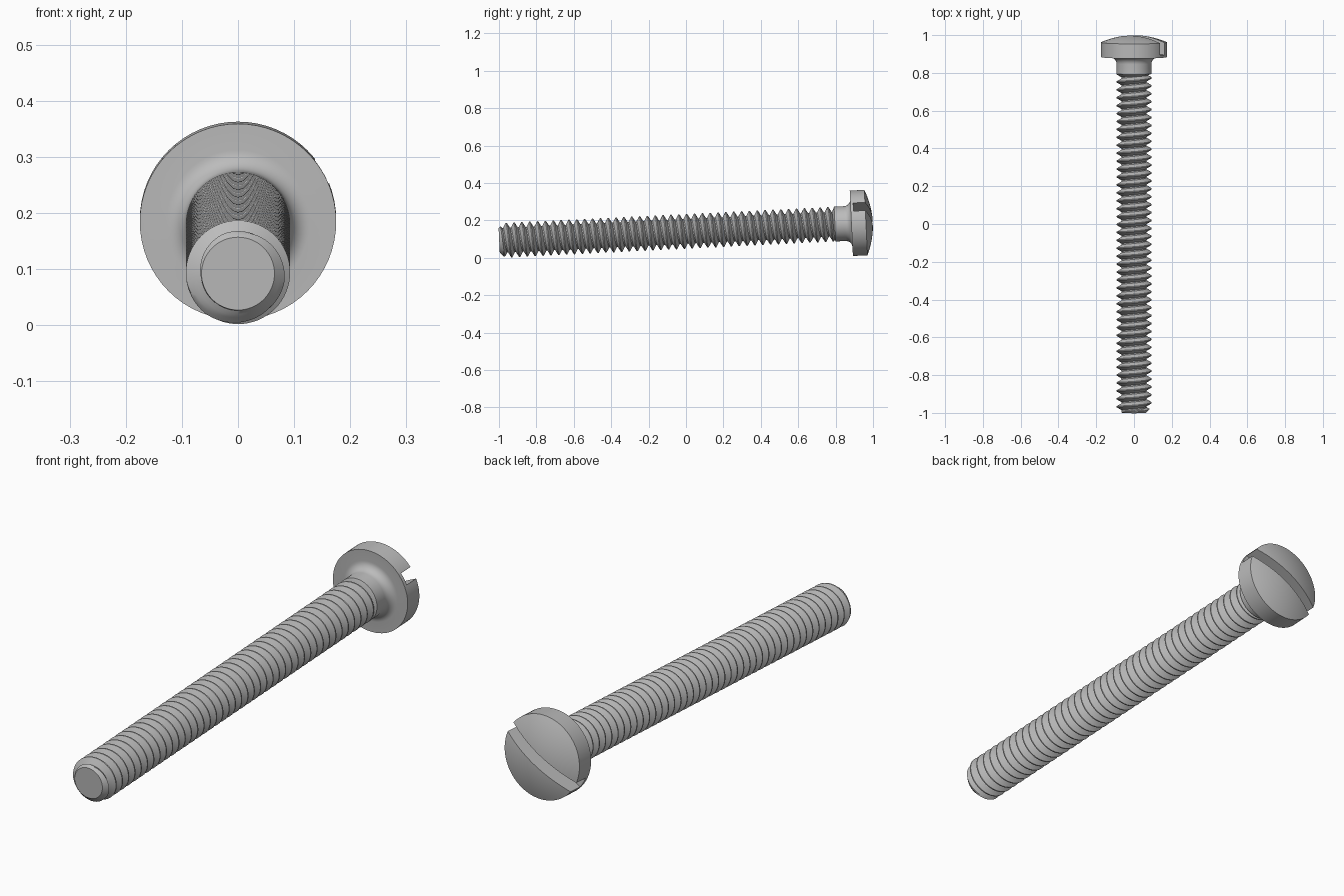
import bpy, bmesh
from math import sin, cos, pi, atan
from mathutils import Matrix

if "Cube" in bpy.data.objects:
    bpy.data.objects.remove(bpy.data.objects["Cube"])

# The screw is modelled along Y, then tilted so it rests on its tip and head
TILT = Matrix.Translation((0, 0, 0.141)) @ Matrix.Rotation(atan(0.049), 4, "X")
CREST, ROOT, PITCH = 0.093, 0.066, 0.042
TIP, THREAD_END = -1.0, 0.8
SIDES = 64

steel = bpy.data.materials.new("grey steel")
steel.use_nodes = True
steel.diffuse_color = (0.5, 0.5, 0.5, 1)
steel.node_tree.nodes["Principled BSDF"].inputs["Base Color"].default_value = (0.5, 0.5, 0.5, 1)


def make_object(name, bm):
    """Clean up a bmesh, tilt it and turn it into a steel object."""
    bmesh.ops.remove_doubles(bm, verts=bm.verts, dist=1e-5)
    rim = [e for e in bm.edges if e.is_boundary]
    if rim:
        bmesh.ops.holes_fill(bm, edges=rim, sides=0)
    bmesh.ops.recalc_face_normals(bm, faces=bm.faces)
    bm.transform(TILT)
    mesh = bpy.data.meshes.new(name)
    bm.to_mesh(mesh)
    bm.free()
    mesh.materials.append(steel)
    obj = bpy.data.objects.new(name, mesh)
    bpy.context.collection.objects.link(obj)
    return obj


def smooth(obj):
    bpy.ops.object.select_all(action="DESELECT")
    obj.select_set(True)
    bpy.context.view_layer.objects.active = obj
    bpy.ops.object.shade_smooth_by_angle(angle=pi / 6)


def lathe(name, profile):
    """Spin (radius, y) points around the Y axis."""
    bm = bmesh.new()
    verts = [bm.verts.new((r, y, 0)) for r, y in profile]
    edges = [bm.edges.new(pair) for pair in zip(verts, verts[1:])]
    bmesh.ops.spin(bm, geom=verts + edges, axis=(0, 1, 0), cent=(0, 0, 0),
                   angle=2 * pi, steps=SIDES)
    return make_object(name, bm)


def thread_radius(y, turn):
    """V thread with narrow flats, cut back by the chamfer at the tip."""
    phase = ((y - TIP) / PITCH - turn) % 1
    height = abs(2 * phase - 1)
    height = min(1, max(0, (height - 0.15) / 0.73))
    return min(ROOT + (CREST - ROOT) * height, 0.065 + (y - TIP))


# Threaded shank: rows follow the helix and are clamped at both ends
steps = [0.06, 0.18, 0.3, 0.425, 0.575, 0.7, 0.82, 0.94]
turns = int((THREAD_END - TIP) / PITCH) + 2
bm = bmesh.new()
rows = []
for lap in range(-2, turns):
    for step in steps:
        row = []
        for i in range(SIDES):
            turn = i / SIDES
            y = TIP + PITCH * (lap + step + turn)
            y = min(THREAD_END, max(TIP, y))
            r = thread_radius(y, turn)
            row.append(bm.verts.new((r * sin(2 * pi * turn), y, r * cos(2 * pi * turn))))
        rows.append(row)
lap_rows = len(steps)
for m in range(len(rows) - 1):
    for i in range(SIDES):
        if i < SIDES - 1:
            right = rows[m][i + 1], rows[m + 1][i + 1]
        elif m + 1 + lap_rows < len(rows):
            right = rows[m + lap_rows][0], rows[m + 1 + lap_rows][0]
        else:
            # The last lap is fully clamped, so it joins its own start
            right = rows[-1][0], rows[-1][0]
        corners = list(dict.fromkeys((rows[m][i], right[0], right[1], rows[m + 1][i])))
        bm.faces.new(corners)
smooth(make_object("threaded_shank", bm))

# Head with plain neck, fillet, cylindrical rim and low dome
fillet, under, rim_y, head_r = 0.035, 0.885, 0.963, 0.175
profile = [(0, 0.785), (0.066, 0.785), (CREST, 0.797)]
for i in range(9):
    a = i / 8 * pi / 2
    profile.append((CREST + fillet * (1 - cos(a)), under - fillet * (1 - sin(a))))
profile.append((head_r, under))
for i in range(13):
    t = 1 - i / 12
    profile.append((head_r * t, rim_y + (1 - rim_y) * (1 - t * t)))
head = lathe("slotted_head", profile)

# Driver slot, cut at an angle across the head
bm = bmesh.new()
bmesh.ops.create_cube(bm, size=1)
bm.transform(Matrix.Rotation(-pi / 6, 4, "Y") @ Matrix.Translation((0, 1.0, 0))
             @ Matrix.Diagonal((0.5, 0.2, 0.05, 1)))
cutter = make_object("slot_cutter", bm)
cutter.hide_render = True
cut = head.modifiers.new("slot", "BOOLEAN")
cut.operation = "DIFFERENCE"
cut.solver = "EXACT"
cut.object = cutter
bpy.context.view_layer.objects.active = head
bpy.ops.object.modifier_apply(modifier=cut.name)
bpy.data.objects.remove(cutter)
smooth(head)
